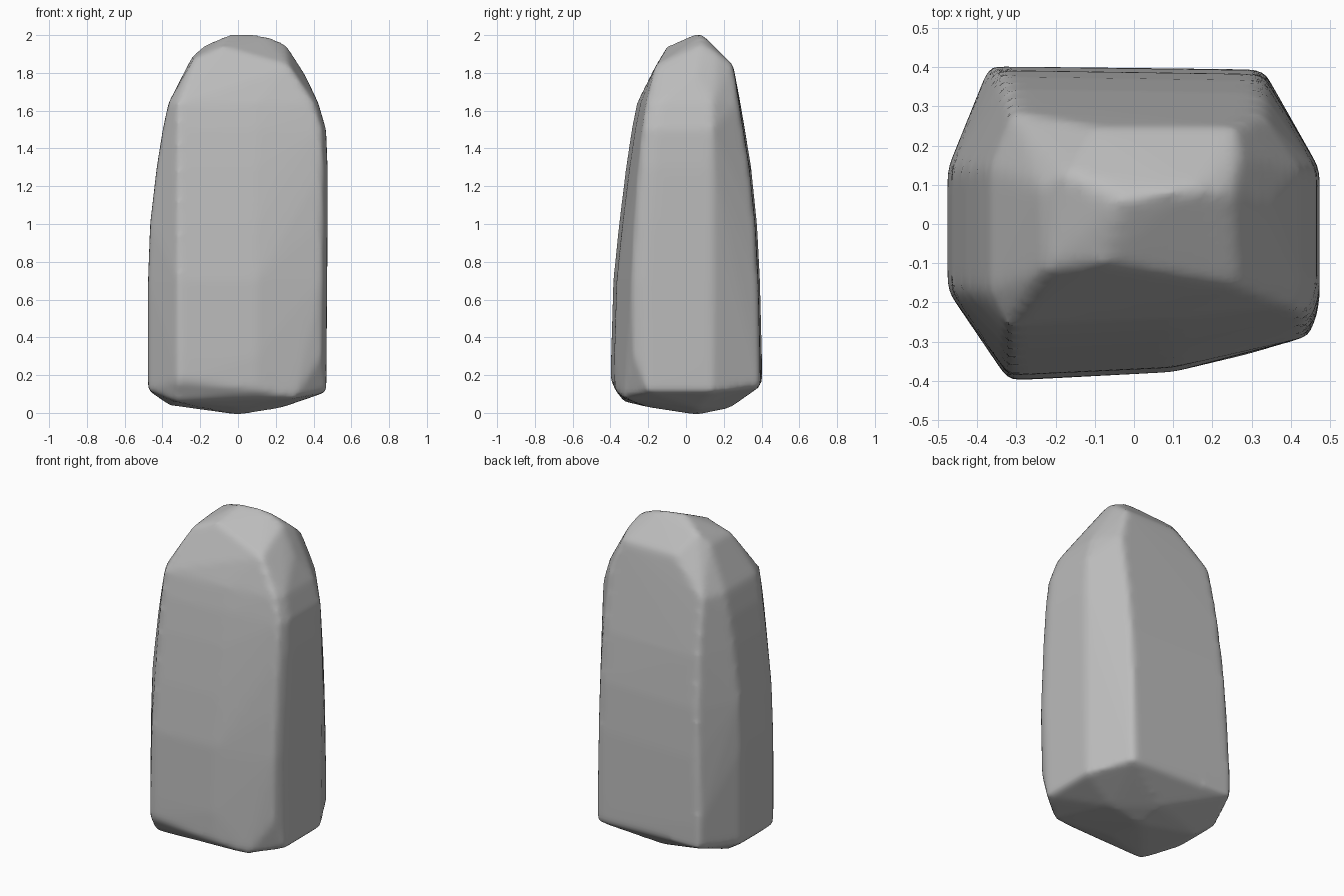
import bpy, bmesh
from mathutils import Vector

cube = bpy.data.objects.get("Cube")
if cube:
    bpy.data.objects.remove(cube, do_unlink=True)

# Grey stone
stone = bpy.data.materials.new("stone_grey")
stone.use_nodes = True
colour = (0.5, 0.5, 0.5, 1)
stone.diffuse_color = colour
stone.node_tree.nodes["Principled BSDF"].inputs["Base Color"].default_value = colour

# Body levels: height, left, right, front, back
levels = [(0.3, -.476, .468, -.398, .402), (0.7, -.476, .472, -.386, .392),
          (1.0, -.465, .474, -.355, .376), (1.3, -.43, .474, -.318, .345),
          (1.5, -.398, .466, -.288, .312), (1.64, -.368, .425, -.26, .288)]


def ring(z, left, right, front, back):
    """Chamfered cross-section: sides move with height, chamfer lines stay put."""
    t = max(0, z - 0.3) / 1.34
    return [(-.32, front, z), (.1, front + .02, z),
            (right - .025, front + .12 - .07 * t, z),
            (right, front + .19 - .07 * t, z), (right, .14, z),
            (.33, back - .01, z), (-.37 + .06 * t, back, z),
            (left, .14, z), (left, -.17, z)]


points = [p for level in levels for p in ring(*level)]

# Faceted crown
points += [(-.23, -.12, 1.88), (-.08, -.1, 1.94), (.27, -.16, 1.84),
           (.25, .08, 1.955), (.27, .17, 1.9), (-.03, .06, 2.01),
           (.14, .09, 2.0), (-.17, .13, 1.95), (-.1, .25, 1.84),
           (.26, .25, 1.84), (-.24, .1, 1.89), (.35, .05, 1.8)]

# Chipped lower rim and shallow pointed underside
points += [(-.32, -.4, .17), (.1, -.375, .12), (.3, -.33, .08), (.467, -.2, .11),
           (.465, .14, .11), (.33, .395, .14), (-.37, .402, .16),
           (-.476, .14, .12), (-.476, -.17, .12), (-.33, -.33, .06),
           (-.36, .1, .04), (.22, .06, .025), (0, .06, -.01), (0, .23, .025),
           (0, -.2, .03)]

bm = bmesh.new()
for p in points:
    bm.verts.new(Vector(p))
hull = bmesh.ops.convex_hull(bm, input=bm.verts)
loose = {e for e in hull["geom_interior"] + hull["geom_unused"]
         if isinstance(e, bmesh.types.BMVert)}
bmesh.ops.delete(bm, geom=list(loose), context="VERTS")
bmesh.ops.recalc_face_normals(bm, faces=bm.faces)
mesh = bpy.data.meshes.new("standing_stone")
bm.to_mesh(mesh)
bm.free()
mesh.materials.append(stone)
rock = bpy.data.objects.new("standing_stone", mesh)
bpy.context.collection.objects.link(rock)

# Weathered, softened edges
remesh = rock.modifiers.new("even_surface", "REMESH")
remesh.mode = "VOXEL"
remesh.voxel_size = 0.02
remesh.use_smooth_shade = True
soften = rock.modifiers.new("worn_edges", "SMOOTH")
soften.factor = 0.5
soften.iterations = 6
for face in mesh.polygons:
    face.use_smooth = True
